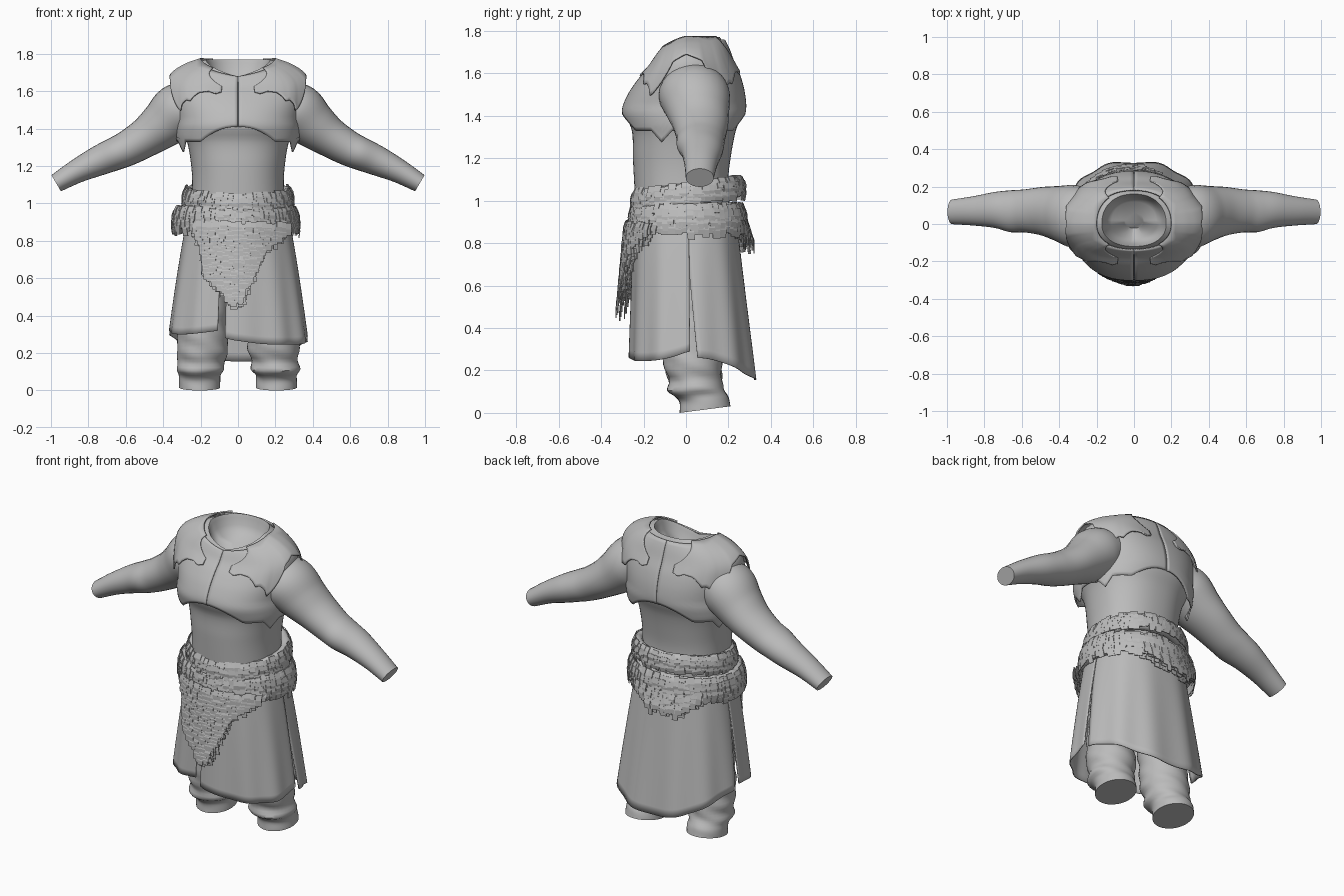
import bpy, bmesh, random
from math import sin, cos, pi, radians, degrees, copysign
from mathutils import Vector

random.seed(4)
if "Cube" in bpy.data.objects:
    bpy.data.objects.remove(bpy.data.objects["Cube"])

grey = bpy.data.materials.new("plain_grey")
grey.use_nodes = True
grey.diffuse_color = (0.5, 0.5, 0.5, 1)
grey.node_tree.nodes["Principled BSDF"].inputs["Base Color"].default_value = (0.5, 0.5, 0.5, 1)


def finish(bm, name, thick=0, mirror=False, smooth=True):
    me = bpy.data.meshes.new(name)
    bm.to_mesh(me)
    bm.free()
    me.materials.append(grey)
    ob = bpy.data.objects.new(name, me)
    bpy.context.collection.objects.link(ob)
    if smooth:
        bpy.ops.object.select_all(action='DESELECT')
        ob.select_set(True)
        bpy.context.view_layer.objects.active = ob
        bpy.ops.object.shade_smooth_by_angle(angle=radians(50))
    if mirror:
        ob.modifiers.new("mirror", 'MIRROR').use_mirror_merge = False
    if thick:
        sol = ob.modifiers.new("thickness", 'SOLIDIFY')
        sol.thickness, sol.offset = thick, 0


def loft(name, rows, closed=True, caps=False, wrap=False, **kw):
    """Skin a list of point rows."""
    bm = bmesh.new()
    vs = [[bm.verts.new(p) for p in r] for r in rows]
    n, m = len(rows), len(rows[0])
    for i in range(n if wrap else n - 1):
        for j in range(m if closed else m - 1):
            a, b, k = vs[i], vs[(i + 1) % n], (j + 1) % m
            bm.faces.new((a[j], a[k], b[k], b[j]))
    if caps:
        bm.faces.new(vs[0][::-1])
        bm.faces.new(vs[-1])
    if caps or wrap:
        bmesh.ops.recalc_face_normals(bm, faces=bm.faces)
    finish(bm, name, **kw)


def interp(table, k, curved=True):
    """Interpolate table rows keyed by their first column."""
    k = min(max(k, table[0][0]), table[-1][0])
    i = 0
    while i < len(table) - 2 and k > table[i + 1][0]:
        i += 1
    a, b = table[i], table[i + 1]
    p, q = table[max(i - 1, 0)], table[min(i + 2, len(table) - 1)]
    h = b[0] - a[0]
    t = (k - a[0]) / h
    out = []
    for c in range(1, len(a)):
        if curved:
            ma = (b[c] - p[c]) / (b[0] - p[0]) * h
            mb = (q[c] - a[c]) / (q[0] - a[0]) * h
            out.append(a[c] * (1 + 2*t) * (1-t)**2 + ma * t * (1-t)**2
                       + b[c] * t*t * (3 - 2*t) + mb * t*t * (t - 1))
        else:
            out.append(a[c] + (b[c] - a[c]) * t)
    return out


def power(v, e):
    return copysign(abs(v) ** e, v)


def lerp(a, b, t):
    return a + (b - a) * t


def circle(n):
    return [2 * pi * j / n for j in range(n)]


# Torso: side height, half width, front y, back y, front drop, back drop
BODY = [(0.92, .25, -.235, .21, 0, 0), (1.10, .245, -.245, .20, 0, 0),
        (1.20, .25, -.25, .21, 0, 0), (1.33, .272, -.255, .235, 0, 0),
        (1.42, .308, -.288, .268, 0, 0), (1.50, .325, -.26, .265, 0, 0),
        (1.58, .338, -.212, .245, .01, 0), (1.66, .33, -.165, .214, .04, .01),
        (1.73, .26, -.138, .187, .07, .01), (1.77, .172, -.12, .16, .09, 0)]


def body(a, h, off=0.0):
    hx, yf, yb, df, db = interp(BODY, h)
    c, s = cos(a), sin(a)
    depth = (yb + off) if s > 0 else (off - yf)
    drop = (df if s < 0 else db) * (1 - abs(c) + abs(s)) / 2
    lift = off * 0.5 * min(max((h - 1.55) / .15, 0), 1)
    return ((hx + off) * power(c, .9), depth * power(s, .9), h - drop + lift)


rows = [[body(a, lerp(.92, 1.77, i / 40)) for a in circle(64)] for i in range(41)]
for k, dz in ((.95, -.02), (.88, -.06), (.7, -.1), (.3, -.12)):
    rows.append([(x * k, .02 + (y - .02) * k, z + dz) for x, y, z in rows[40]])
loft("torso", rows, caps=True)


# Chest and back armour halves with scalloped lower edge
def plate_low(a):
    d = 90 - abs(degrees(a))
    if d < 38:
        return 1.33 + .08 * cos(radians(d / 38 * 90))
    return 1.33 - .055 * max(0, 1 - abs(d - 70) / 10)


def plate_point(a, t):
    h = lerp(plate_low(a), 1.755, t)
    flare = .04 * abs(cos(a)) * min(max((1.45 - h) / .1, 0), 1)
    return body(a, h, .01 + flare)


angles = [radians(lerp(-89.85, 89.85, j / 72)) for j in range(73)]
loft("chest_armour", [[plate_point(a, i / 22) for a in angles] for i in range(23)],
     closed=False, thick=.008, mirror=True)

# Shoulder mantles with scallops in front and behind, arched over the arm
MANTLE = [(12, 1.61), (17, 1.595), (23, 1.61), (32, 1.60), (39, 1.57), (42, 1.55),
          (47, 1.555), (54, 1.53), (58, 1.49), (63, 1.53), (75, 1.65), (90, 1.675)]


def mantle_point(a, t):
    d = 90 - abs(degrees(a))
    low = interp(MANTLE, d, False)[0]
    top = lerp(1.65, 1.765, min((d - 12) / 28, 1))
    return body(a, lerp(low, top, t), .016 + .022 * abs(cos(a)) * (1 - t))


angles = [radians(lerp(-78, 78, j / 72)) for j in range(73)]
loft("shoulder_mantle", [[mantle_point(a, i / 12) for a in angles] for i in range(13)],
     closed=False, thick=.008, mirror=True)

# Arms: x, y, z of centre, radius across, radius in y
ARM = [(0, .24, .04, 1.53, .13, .15), (1, .32, .04, 1.49, .15, .168),
       (2, .405, .055, 1.418, .128, .148), (3, .49, .068, 1.355, .107, .13),
       (4, .585, .07, 1.298, .095, .115), (5, .66, .068, 1.264, .088, .112),
       (6, .745, .075, 1.228, .08, .096), (7, .86, .07, 1.173, .064, .078),
       (8, .972, .065, 1.108, .05, .066)]
rows = []
for i in range(41):
    k = i / 5
    x, y, z, r, ry = interp(ARM, k)
    p, q = interp(ARM, k - .2), interp(ARM, k + .2)
    d = Vector((q[0] - p[0], 0, q[2] - p[2])).normalized()
    rows.append([(x - d.z * r * cos(a), y + ry * sin(a), z + d.x * r * cos(a))
                 for a in circle(28)])
loft("sleeve", rows, caps=True, mirror=True)

# Trouser legs gathered into folds: z, x shift, y, radius x, radius y
LEG = [(.0, 0, .09, .11, .12), (.05, 0, .085, .11, .115), (.075, 0, .07, .112, .118),
       (.105, -.004, .045, .13, .13), (.15, -.008, .045, .122, .122),
       (.20, -.014, .035, .138, .135), (.25, -.016, .03, .135, .135),
       (.32, -.015, .02, .13, .13), (.75, -.06, 0, .12, .14)]


def leg(name, side):
    rows = []
    for i in range(41):
        z = .75 * (i / 40) ** 1.6
        sx, y, rx, ry = interp(LEG, z)
        row = []
        for a in circle(36):
            f = 1 + .04 * sin(z * 55 + 2 * a + side) * sin(a * 2 + z * 9) * min(z / .1, 1)
            py = y + ry * f * sin(a)
            sole = .13 * (py + .03) * max(0, 1 - z / .25)
            row.append((side * (.205 + sx) + rx * f * cos(a), py, max(0, z + sole)))
        rows.append(row)
    loft(name, rows, caps=True)


leg("left_trouser_leg", 1)
leg("right_trouser_leg", -1)


# Skirt panels hanging from the belt; the angles are given at hem and widen by spread
def skirt_panel(name, start, end, hem, spread=0, off=0.0):
    rows = []
    for i in range(19):
        t = i / 18
        row = []
        for j in range(49):
            deg = lerp(start - spread * t, end + spread * t, j / 48)
            a = radians(deg)
            c, s = cos(a), sin(a)
            z = lerp(hem(deg), .97, t)
            u = min((.97 - z) / .72, 1.15)
            fold = .006 * u * sin(a * 11) + off
            ry = lerp(.235, .325, u) if s > 0 else lerp(.235, .262, u ** .7)
            rx = lerp(.255, .374, u ** .8)
            row.append(((rx + fold) * power(c, .85), (ry + fold) * power(s, .85), z))
        rows.append(row)
    loft(name, rows, closed=False, thick=.006)


skirt_panel("left_skirt_panel", -98, 2, lambda d: .245 + .045 * (abs(d + 50) / 52) ** 3)
skirt_panel("right_skirt_panel", -182, -104, lambda d: .30 + .02 * (abs(d + 143) / 39) ** 2)
skirt_panel("back_skirt_panel", 7, 173, lambda d: .26 + .04 * d / 180
            - .125 * max(0, sin(radians(d))) ** 2, 9, -.006)


# Fur: rolls with rows of overlapping tufts; the upper one rises to the back
def roll(name, cx, cy, rx, ry, z, thick, high, tilt):
    rows = []
    for a in circle(72):
        k = 1 + random.uniform(-.06, .06)
        row = []
        for b in circle(12):
            y = cy + (ry + thick * k * cos(b)) * sin(a)
            row.append((cx + (rx + thick * k * cos(b)) * cos(a), y,
                        z + tilt * y + high * k * sin(b)))
        rows.append(row)
    loft(name, rows, wrap=True)


def tuft(bm, top, across, out, width, length, lean):
    w, lean = across * width / 2, out * lean
    base = top + lean - Vector((0, 0, length))
    skew = across * random.uniform(-.006, .006)
    mid = (top + base) / 2 + out * .005
    pts = [[bm.verts.new(p - w), bm.verts.new(p + w)] for p in (top, mid, base + skew)]
    for (a, b), (c, d) in zip(pts, pts[1:]):
        bm.faces.new((a, c, d, b))


def fur_ring(name, cx, cy, rx, ry, levels, tilt, length):
    bm = bmesh.new()
    for z, grow, lean in levels:
        for j in range(64):
            a = 2 * pi * (j + random.random() * .7) / 64
            out = Vector((cos(a), sin(a), 0))
            y = cy + (ry + grow) * sin(a)
            top = Vector((cx + (rx + grow) * cos(a), y,
                          z + tilt * y + random.uniform(-.008, .008)))
            tuft(bm, top, Vector((-sin(a), cos(a), 0)), out, random.uniform(.028, .045),
                 length * random.uniform(.75, 1.2), lean)
    finish(bm, name, thick=.004, smooth=False)


roll("upper_fur_roll", 0, .01, .264, .236, 1.035, .032, .05, .13)
roll("lower_fur_roll", -.012, .008, .30, .238, .925, .038, .065, 0)
fur_ring("upper_fur_tufts", 0, .01, .264, .236,
         [(1.083, .016, .016), (1.055, .03, .003), (1.025, .032, 0)], .13, .05)
fur_ring("lower_fur_tufts", -.012, .008, .30, .238,
         [(.985, .02, .018), (.955, .034, .006), (.925, .038, .004), (.895, .038, 0)], 0, .062)


def fur_drop(name, outline, side, y0, slope, bend):
    """Hanging fur flap; outline rows are depth below the belt, left x, right x."""
    bm = bmesh.new()
    down, last = 0, outline[-1][0]
    while down <= last:
        lo, hi = interp(outline, down, False)
        n = max(2, round((hi - lo) / .022))
        for layer in (0, .018, .04):
            for j in range(n):
                x = lerp(lo, hi, (j + .5) / n) + random.uniform(-.006, .006)
                y = y0 + slope * down - layer - bend * x * x
                top = Vector((x, side * y, .90 - down + random.uniform(-.012, .012)))
                tuft(bm, top, Vector((1, side * -2 * bend * x, 0)).normalized(),
                     Vector((0, side, 0)), random.uniform(.026, .042),
                     random.uniform(.05, .075), .01)
        down += .022
    finish(bm, name, thick=.004, smooth=False)


fur_drop("front_fur_drop", [(0, -.24, .28), (.06, -.22, .22), (.10, -.2, .15), (.16, -.19, .115),
                            (.25, -.18, .08), (.30, -.12, .055), (.36, -.06, .035),
                            (.405, -.02, .02)], -1, .285, .09, 1.4)
fur_drop("back_fur_drop", [(0, -.25, .15), (.04, -.2, .07), (.08, -.15, .03)], 1, .29, .3, 1.2)
